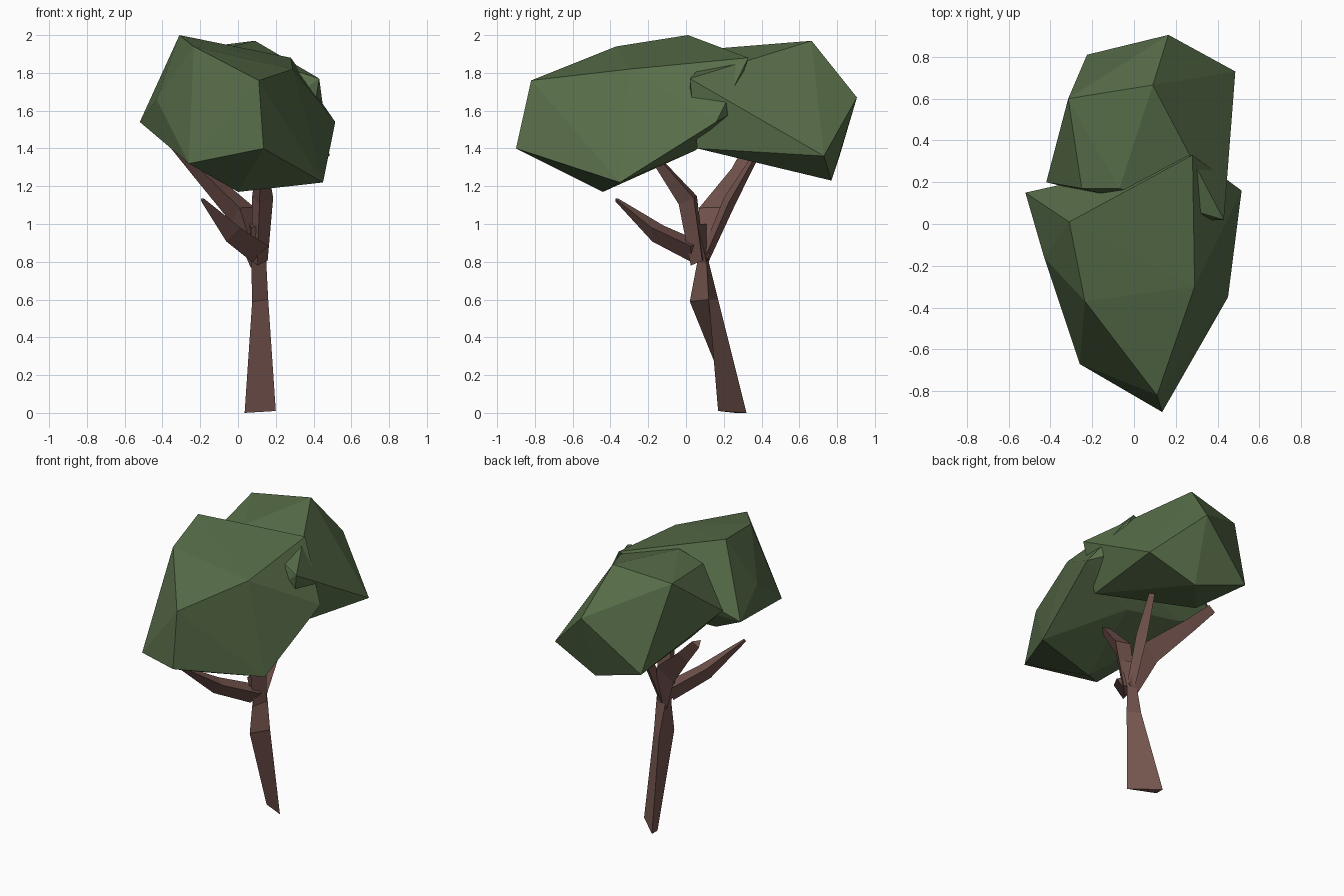
import bpy, bmesh, math
from mathutils import Vector

if "Cube" in bpy.data.objects:
    bpy.data.objects.remove(bpy.data.objects["Cube"])


def material(name, rgb):
    m = bpy.data.materials.new(name)
    m.diffuse_color = (*rgb, 1)
    m.use_nodes = True
    m.node_tree.nodes["Principled BSDF"].inputs["Base Color"].default_value = m.diffuse_color
    return m


LEAF = material("leaf_green", (0.098, 0.156, 0.067))
BARK = material("bark_brown", (0.175, 0.089, 0.076))


def finish(bm, name, mat):
    bmesh.ops.recalc_face_normals(bm, faces=bm.faces[:])
    me = bpy.data.meshes.new(name)
    bm.to_mesh(me)
    bm.free()
    me.materials.append(mat)
    ob = bpy.data.objects.new(name, me)
    bpy.context.collection.objects.link(ob)
    return ob


def hull(name, points, mat):
    """Faceted clump wrapped around its corner points."""
    bm = bmesh.new()
    for p in points:
        bm.verts.new(p)
    res = bmesh.ops.convex_hull(bm, input=bm.verts[:])
    loose = {g for g in res["geom_interior"] + res["geom_unused"]
             if isinstance(g, bmesh.types.BMVert)}
    bmesh.ops.delete(bm, geom=list(loose), context='VERTS')
    return finish(bm, name, mat)


def loft(name, rings, mat):
    """Skin equal-sized rings of points and cap both ends."""
    bm = bmesh.new()
    vs = [[bm.verts.new(p) for p in r] for r in rings]
    n = len(vs[0])
    for a, b in zip(vs, vs[1:]):
        for i in range(n):
            j = (i + 1) % n
            bm.faces.new((a[i], a[j], b[j], b[i]))
    bm.faces.new(vs[0][::-1])
    bm.faces.new(vs[-1])
    return finish(bm, name, mat)


def branch(name, path, radii, spin=0.0, sides=3):
    """Tapered low-poly limb along a path."""
    pts = [Vector(p) for p in path]
    rings = []
    q = (pts[-1] - pts[0]).to_track_quat('Z', 'Y')
    for p, r in zip(pts, radii):
        rings.append([p + q @ Vector((r * math.cos(spin + i * math.tau / sides),
                                      r * math.sin(spin + i * math.tau / sides), 0))
                      for i in range(sides)])
    return loft(name, rings, BARK)


# Front foliage clump
hull("front_foliage", [
    (-0.31, 0.01, 2.0), (-0.52, 0.15, 1.54), (-0.43, -0.16, 1.66),
    (-0.26, -0.67, 1.32), (-0.235, -0.37, 1.94), (0.11, -0.82, 1.76),
    (0.135, -0.9, 1.40), (0.29, -0.3, 1.82), (0.28, 0.33, 1.88),
    (0.45, -0.35, 1.22), (0.0, -0.44, 1.17), (0.515, 0.16, 1.54),
    (0.42, 0.23, 1.58), (0.1, 0.05, 1.39), (-0.3, 0.1, 1.43)], LEAF)

# Rear foliage clump
hull("rear_foliage", [
    (0.09, 0.665, 1.97), (0.165, 0.905, 1.67), (0.485, 0.73, 1.36),
    (0.15, 0.77, 1.23), (-0.225, 0.81, 1.35), (-0.315, 0.6, 1.92),
    (-0.42, 0.2, 1.61), (-0.25, 0.17, 1.88), (-0.07, 0.17, 1.93),
    (0.43, 0.02, 1.77), (0.32, 0.02, 1.69), (0.37, 0.06, 1.40),
    (-0.25, 0.3, 1.42)], LEAF)

# Trunk: bent, three-sided wedge, thin at the fork
loft("trunk", [
    [(0.2, 0.17, 0.01), (0.035, 0.32, 0.0), (0.035, 0.26, 0.0)],
    [(0.16, 0.12, 0.6), (0.085, 0.17, 0.6), (0.075, 0.02, 0.59)],
    [(0.15, 0.11, 0.79), (0.075, 0.12, 0.8), (0.07, 0.06, 0.8)],
    [(0.16, 0.06, 1.0), (0.06, 0.11, 1.0), (0.07, 0.0, 0.98)]], BARK)

# Limbs rising into the foliage
branch("left_limb", [(0.1, 0.09, 0.8), (0.02, 0.15, 1.06), (-0.2, 0.29, 1.28), (-0.33, 0.35, 1.42)],
       [0.05, 0.085, 0.05, 0.035], 0.5)
branch("rear_limb", [(0.11, 0.1, 0.82), (0.13, 0.23, 1.12), (0.17, 0.42, 1.45)],
       [0.03, 0.04, 0.012], 1.2)
branch("upright_limb", [(0.11, 0.07, 0.8), (0.125, 0.02, 1.13), (0.125, -0.2, 1.4)],
       [0.05, 0.065, 0.02], 0.3)

# Low bare limb with an upturned tip
branch("low_limb", [(0.10, 0.05, 0.86), (-0.04, -0.16, 0.96), (-0.19, -0.37, 1.13)],
       [0.07, 0.06, 0.012], 0.4)
